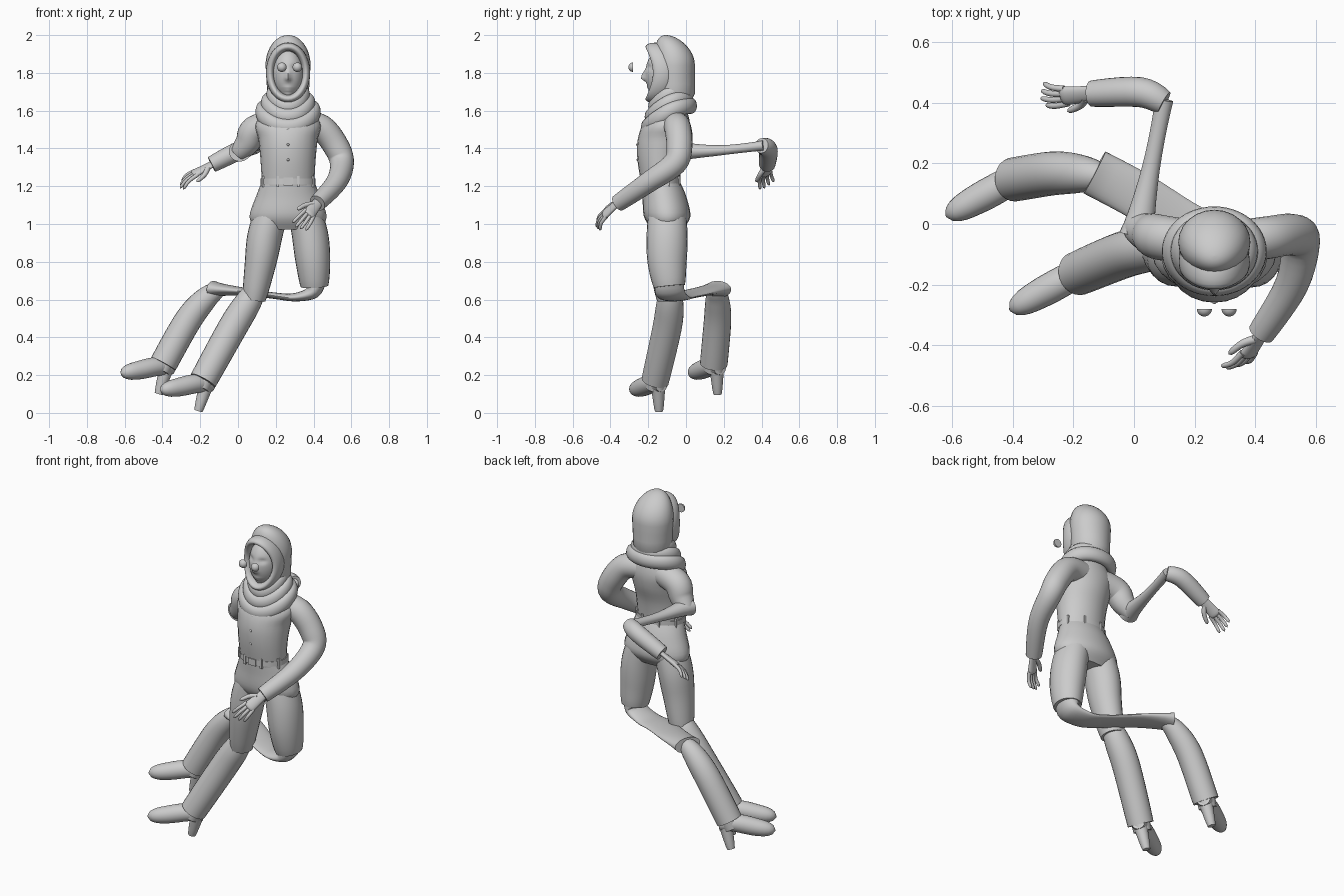
import bpy, bmesh, math
from mathutils import Vector

cube = bpy.data.objects.get("Cube")
if cube:
    bpy.data.objects.remove(cube, do_unlink=True)

grey = bpy.data.materials.new("plain_grey")
grey.use_nodes = True
grey.diffuse_color = (.6, .6, .6, 1)
grey.node_tree.nodes["Principled BSDF"].inputs["Base Color"].default_value = grey.diffuse_color

Y, Z = Vector((0, 1, 0)), Vector((0, 0, 1))
MID = .265  # body centre line


def finish(name, bm):
    bmesh.ops.recalc_face_normals(bm, faces=bm.faces)
    mesh = bpy.data.meshes.new(name)
    bm.to_mesh(mesh)
    bm.free()
    mesh.materials.append(grey)
    ob = bpy.data.objects.new(name, mesh)
    bpy.context.collection.objects.link(ob)
    bpy.ops.object.select_all(action='DESELECT')
    ob.select_set(True)
    bpy.context.view_layer.objects.active = ob
    bpy.ops.object.shade_smooth_by_angle(angle=math.radians(50))


def spline(points, steps=5):
    """Smooth curve through points of any dimension."""
    points = [Vector(p) for p in points]
    padded = [points[0]] + points + [points[-1]]
    curve = []
    for before, start, end, after in zip(padded, padded[1:], padded[2:], padded[3:]):
        into, out = (end - before) / 2, (after - start) / 2
        gap = end - start
        for k in range(steps):
            t = k / steps
            curve.append(start + into * t + (gap * 3 - into * 2 - out) * t ** 2
                         + (into + out - gap * 2) * t ** 3)
    return curve + [points[-1]]


def skin(name, centres, sizes, ref=Y, axis=None, closed=False, sides=24):
    """Join elliptical rings along a path; axis fixes the direction they face."""
    bm = bmesh.new()
    rings = []
    count = len(centres)
    for i, (centre, (wide, deep)) in enumerate(zip(centres, sizes)):
        after = centres[(i + 1) % count if closed else min(i + 1, count - 1)]
        before = centres[i - 1 if closed else max(i - 1, 0)]
        along = (axis or after - before).normalized()
        u = ref.cross(along).normalized()
        v = along.cross(u)
        angles = [math.tau * k / sides for k in range(sides)]
        rings.append([bm.verts.new(centre + u * wide * math.cos(a) + v * deep * math.sin(a)) for a in angles])
    pairs = list(zip(rings, rings[1:]))
    if closed:
        pairs.append((rings[-1], rings[0]))
    else:
        bm.faces.new(rings[0])
        bm.faces.new(rings[-1])
    for low, high in pairs:
        for k in range(sides):
            bm.faces.new((low[k - 1], low[k], high[k], high[k - 1]))
    finish(name, bm)


def tube(name, points, start, end, flat=1, bulge=0, tip=False, ref=Y):
    """Tapered limb; tip rounds off its far end."""
    path = spline(points)
    sizes = []
    for i in range(len(path)):
        t = i / (len(path) - 1)
        r = start + (end - start) * t + bulge * math.sin(math.pi * t)
        if tip:
            r *= math.sqrt(1.01 - max(0, t * 4 - 3) ** 2)
        sizes.append((r, r * flat))
    skin(name, path, sizes, ref)


def upright(name, rows):
    """Rings (height, y, half width, half depth) on the centre line."""
    rows = spline(rows)
    skin(name, [Vector((MID, y, z)) for z, y, w, d in rows], [(w, d) for z, y, w, d in rows], axis=Z)


def ball(name, centre, radii, shape=None, cut=False):
    bm = bmesh.new()
    bmesh.ops.create_uvsphere(bm, u_segments=48, v_segments=48, radius=1)
    if cut:  # keep only the front half
        bmesh.ops.bisect_plane(bm, geom=bm.verts[:] + bm.edges[:] + bm.faces[:],
                               plane_co=(0, 0, 0), plane_no=Y, clear_outer=True)
        bmesh.ops.holes_fill(bm, edges=[e for e in bm.edges if e.is_boundary])
    bmesh.ops.scale(bm, verts=bm.verts, vec=radii)
    bmesh.ops.translate(bm, verts=bm.verts, vec=centre)
    if shape:
        for v in bm.verts:
            shape(v)
    finish(name, bm)


# Shirt and trouser top
upright("shirt_torso", [(1.2, -.135, .138, .1), (1.34, -.137, .146, .12), (1.45, -.12, .157, .135),
                        (1.54, -.1, .17, .12), (1.65, -.07, .06, .06)])
upright("trouser_hips", [(1.23, -.135, .137, .1), (1.15, -.115, .168, .115),
                         (1.04, -.1, .204, .123), (.97, -.1, .17, .08)])

# Belt with buckle and loops
belt_y, belt_z = -.135, 1.225
upright("belt", [(belt_z - .015, belt_y, .145, .107), (belt_z + .015, belt_y, .145, .107)])
loops = 8
for i in range(loops + 1):
    a = math.tau * (i + .5) / loops
    spot, size, name = (MID + .142 * math.cos(a), belt_y + .104 * math.sin(a)), (.014, .014, .06), "belt_loop"
    if i == loops:
        spot, size, name = (MID, belt_y - .107), (.05, .01, .04), "belt_buckle"
    bm = bmesh.new()
    bmesh.ops.create_cube(bm, size=1)
    bmesh.ops.scale(bm, verts=bm.verts, vec=size)
    bmesh.ops.translate(bm, verts=bm.verts, vec=(*spot, belt_z))
    finish(name, bm)

# Shirt buttons
for z, y in ((1.5, -.235), (1.42, -.257), (1.34, -.255)):
    ball("shirt_button", (MID, y, z), [.007] * 3)

# Hood: straight sides closing into a dome that leans forward
centres, sizes = [Vector((MID, -.08, 1.6))], [(.085, .08)]
for i in range(-3, 13):
    a = max(i, 0) / 12 * math.pi / 2
    z = 1.84 + .16 * math.sin(a) + .05 * min(i, 0)
    round_off = math.cos(a) + .01
    centres.append(Vector((MID, -.06 - .045 * math.sin(a) ** 2, z)))
    sizes.append(((.118 + .003 * min(i, 0)) * round_off, .106 * round_off))
skin("scarf_hood", centres, sizes, axis=Z)

# Hood rim round the face
angles = [math.tau * k / 48 for k in range(48)]
rim = [Vector((MID + .095 * math.sin(a), -.125 - .04 * math.cos(a) ** 2, 1.8 + .138 * math.cos(a))) for a in angles]
skin("scarf_rim", rim, [(.022, .05)] * len(rim), closed=True, sides=16)

# Draped folds, each wider and lower than the last, hanging low at the front
for i in range(3):
    wide, deep = .085 + .029 * i, .08 + .019 * i
    fold = [Vector((MID + wide * math.cos(a), -.09 + deep * math.sin(a),
                    1.66 - .045 * i + .47 * deep * math.sin(a) + .025 * math.cos(a) ** 2)) for a in angles]
    skin("scarf_fold", fold, [(.03, .042)] * len(fold), ref=Z, closed=True, sides=16)

# Face, shaped by soft bumps (distance from centre, height, width, tallness, push)
BUMPS = ((0, 1.785, .012, .024, .02), (0, 1.768, .015, .01, .012), (0, 1.723, .025, .006, .007),
         (0, 1.708, .02, .006, .007), (0, 1.68, .026, .016, .012), (.037, 1.83, .02, .014, -.011))


def sculpt(v):
    if v.co.y < -.13:
        v.co.y -= sum(push * math.exp(-((abs(v.co.x - MID) - off) / w) ** 2 - ((v.co.z - z) / h) ** 2)
                      for off, z, w, h, push in BUMPS)


ball("face", (MID, -.12, 1.795), (.083, .095, .134), shape=sculpt)

# Detached half-round eyes
for side in (-1, 1):
    ball("eye", (MID + .008 + side * .041, -.28, 1.83), [.025] * 3, cut=True)


# Hands: palm, four fingers and a thumb
def hand(name, wrist, along, thumb_side):
    wrist, along, across = Vector(wrist), Vector(along).normalized(), Vector(thumb_side)
    across = (across - along * across.dot(along)).normalized()
    ref = along.cross(across)
    drop = ref if ref.z < 0 else -ref

    def part(label, points, *radii, **options):
        tube(name + label, [wrist + along * a * 1.12 + across * b + drop * c for a, b, c in points],
             *radii, ref=ref, **options)

    part("_palm", [(-.03, 0, 0), (.05, 0, 0), (.1, 0, 0)], .025, .037, flat=.5, tip=True)
    for i, length in enumerate((.08, .09, .08, .065)):
        b = .028 - .018 * i
        part("_finger", [(.08, b, 0), (.09 + length / 2, b * 1.3, .005), (.09 + length, b * 1.5, .03)],
             .011, .008, tip=True)
    part("_thumb", [(.02, .015, 0), (.05, .045, .01), (.1, .065, .015)], .015, .01, tip=True)


# Left arm, bent across the front
tube("left_sleeve", [(.33, -.06, 1.53), (.44, -.045, 1.51), (.52, -.035, 1.41), (.55, -.06, 1.32),
                     (.52, -.2, 1.22), (.42, -.36, 1.11)], .07, .045, bulge=.009)
hand("left_hand", (.42, -.365, 1.11), (-.09, -.13, -.12), (-.5, .1, .6))

# Right arm: upper sleeve, stretched elbow band, forearm reaching behind
tube("right_upper_sleeve", [(.2, -.06, 1.53), (.09, -.045, 1.5), (.05, -.03, 1.43), (0, -.01, 1.37)],
     .07, .045, bulge=.015)
tube("right_elbow_band", [(.01, -.04, 1.385), (.055, .18, 1.39), (.1, .41, 1.415)],
     .06, .03, flat=.9, bulge=-.015, ref=Z)
tube("right_forearm_sleeve", [(.1, .4, 1.415), (.02, .435, 1.395), (-.14, .43, 1.315)], .04, .043, bulge=.008)
hand("right_hand", (-.145, .43, 1.312), (-.17, -.015, -.09), (0, -1, -.6))

# Thighs
tube("left_thigh", [(.405, -.088, .67), (.397, -.1, .8), (.38, -.1, .95), (.345, -.1, 1.08)], .073, .085, 1.13, .017)
tube("right_thigh", [(.085, -.085, .6), (.12, -.1, .8), (.145, -.1, .95), (.185, -.1, 1.08)], .06, .085, 1.15, .018)

# Left knee, collapsing into a flat stretched band that reaches its shin
knee = spline([(.405, -.088, .7), (.395, -.085, .64), (.3, -.06, .612), (.18, -.01, .622),
               (.02, .09, .643), (-.13, .17, .655)])
last = len(knee) - 1
skin("left_knee_band", knee, [(.014 + .06 * (1 - i / last) ** 4 + .03 * (i / last) ** 6, .078)
                              for i in range(last + 1)])


# Flared shins and heeled boots, the same shape placed twice
def lower_leg(name, offset, top_radius, bend):
    def part(label, points, *radii, **options):
        tube(name + label, [Vector(p) + Vector(offset) for p in points], *radii, **options)

    part("_trouser_shin", bend + [(-.185, -.163, .17)], top_radius, .073, bulge=.012)
    part("_boot_shaft", [(-.15, -.145, .24), (-.2, -.165, .13)], .055, .05)
    part("_boot_foot", [(-.14, -.13, .15), (-.22, -.18, .155), (-.32, -.235, .135), (-.41, -.285, .12)],
         .038, .034, bulge=.015, tip=True, ref=Z)
    part("_boot_heel", [(-.165, -.148, .16), (-.21, -.143, .01)], .042, .022)


lower_leg("right", (0, 0, 0), .055, [(.09, -.085, .645), (.05, -.085, .58), (-.03, -.1, .45)])
lower_leg("left", (-.21, .31, .09), .04, [(.11, -.155, .565), (.04, -.145, .515), (-.055, -.143, .4)])
